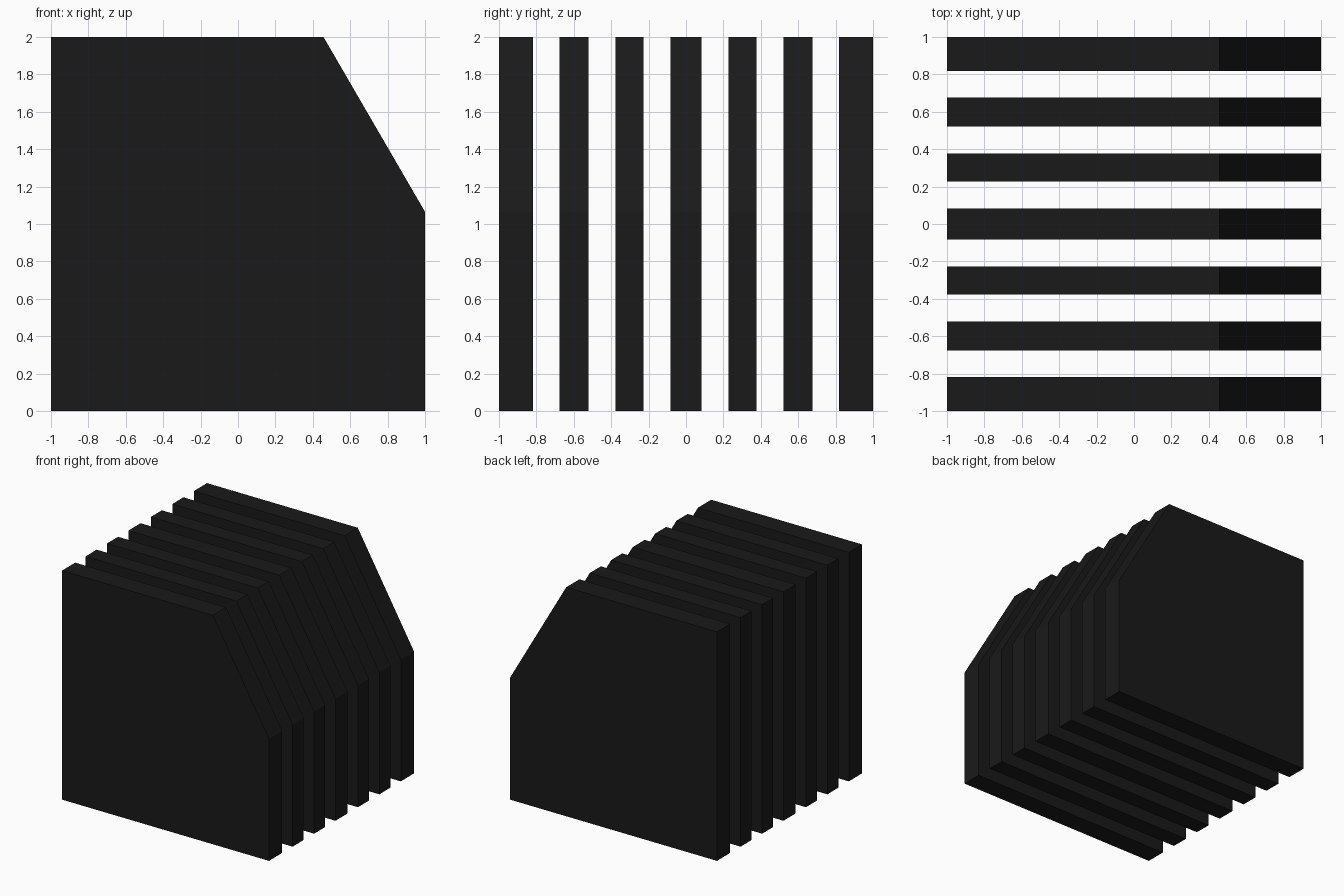
import bpy

if "Cube" in bpy.data.objects:
    bpy.data.objects.remove(bpy.data.objects["Cube"])

# Near-black material shared by all plates
mat = bpy.data.materials.new("black")
mat.diffuse_color = (0.01, 0.01, 0.01, 1)
mat.use_nodes = True
mat.node_tree.nodes["Principled BSDF"].inputs["Base Color"].default_value = mat.diffuse_color

# Side profile (x, z): square with one corner cut at 60 degrees
profile = [(-1, 0), (1, 0), (1, 1.065), (0.457, 2), (-1, 2)]


def plate(name, y0, y1):
    n = len(profile)
    verts = [(x, y, z) for y in (y0, y1) for x, z in profile]
    faces = [tuple(range(n)), tuple(reversed(range(n, 2 * n)))]
    faces += [(i, i + n, (i + 1) % n + n, (i + 1) % n) for i in range(n)]
    mesh = bpy.data.meshes.new(name)
    mesh.from_pydata(verts, [], faces)
    mesh.materials.append(mat)
    obj = bpy.data.objects.new(name, mesh)
    bpy.context.collection.objects.link(obj)


# Centre plate, then matching pairs towards front and back
plate("centre_plate", -0.083, 0.083)
for name, a, b in [("inner", 0.227, 0.378), ("middle", 0.522, 0.675), ("outer", 0.818, 1.0)]:
    plate(f"{name}_plate_back", a, b)
    plate(f"{name}_plate_front", -b, -a)
